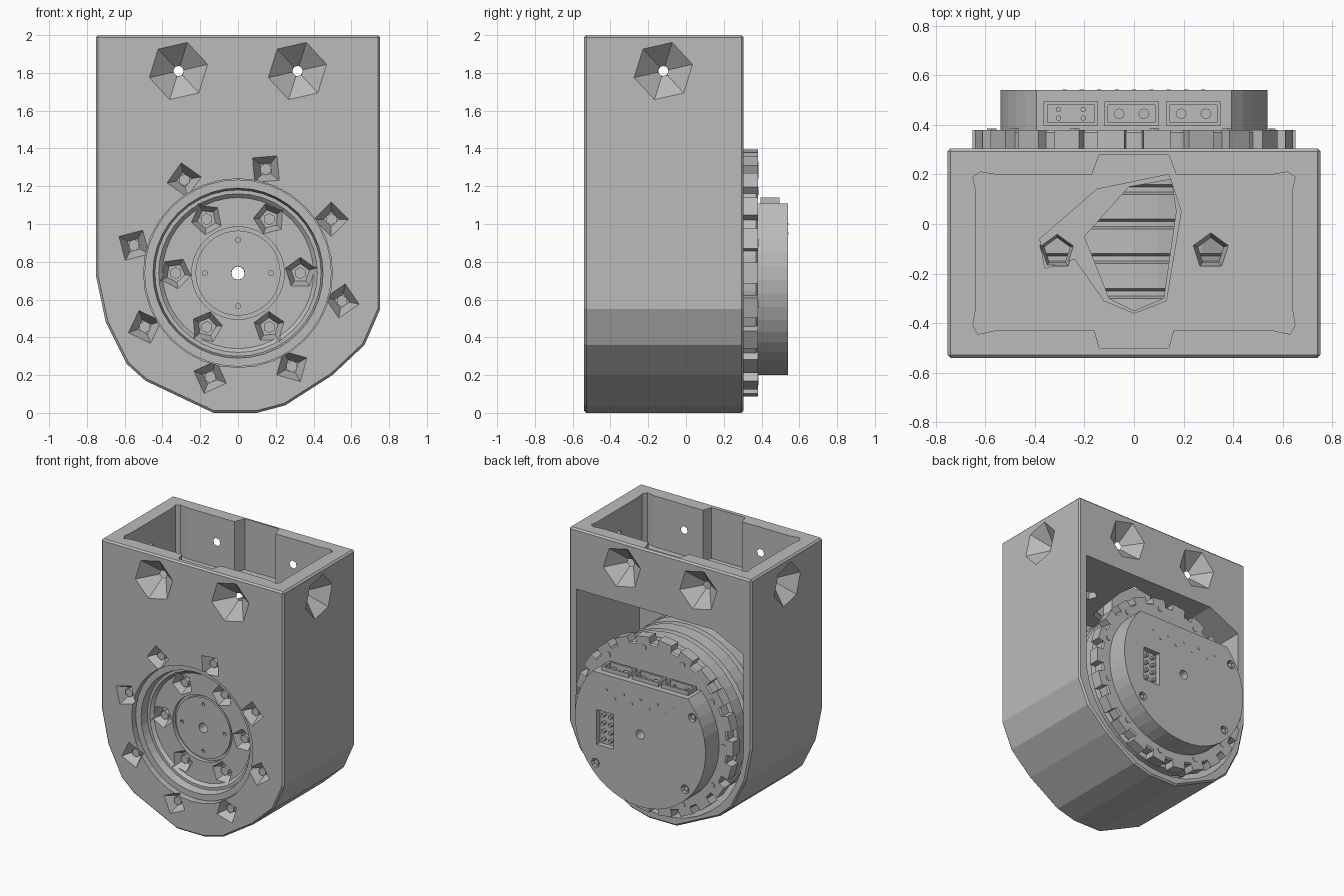
import bpy, bmesh, math
from mathutils import Vector, Matrix

if "Cube" in bpy.data.objects:
    bpy.data.objects.remove(bpy.data.objects["Cube"], do_unlink=True)

grey = bpy.data.materials.new("plain_grey")
grey.use_nodes = True
COLOR = (0.5, 0.5, 0.5, 1)
grey.diffuse_color = COLOR
grey.node_tree.nodes["Principled BSDF"].inputs["Base Color"].default_value = COLOR
AXIS_Z = 0.74   # height of the motor axis


def finish(name, bm):
    bmesh.ops.recalc_face_normals(bm, faces=bm.faces)
    mesh = bpy.data.meshes.new(name)
    bm.to_mesh(mesh)
    bm.free()
    mesh.materials.append(grey)
    ob = bpy.data.objects.new(name, mesh)
    bpy.context.collection.objects.link(ob)
    return ob


def prism(name, pts, lo, hi, axis="Y"):
    """Extrude an outline: (x, z) along Y, or (x, y) along Z."""
    bm = bmesh.new()
    place = (lambda p, t: (p[0], t, p[1])) if axis == "Y" else (lambda p, t: (p[0], p[1], t))
    a = [bm.verts.new(place(p, lo)) for p in pts]
    b = [bm.verts.new(place(p, hi)) for p in pts]
    bm.faces.new(a)
    bm.faces.new(b)
    for i in range(len(pts)):
        j = (i + 1) % len(pts)
        bm.faces.new((a[i], a[j], b[j], b[i]))
    return finish(name, bm)


def frustum(name, start, end, r0, r1, sides, spin=0.0):
    """Tapered solid from start to end."""
    s, e = Vector(start), Vector(end)
    turn = (e - s).to_track_quat("Z", "Y").to_matrix().to_4x4()
    bm = bmesh.new()
    bmesh.ops.create_cone(bm, cap_ends=True, segments=sides, radius1=r0, radius2=r1,
                          depth=(e - s).length,
                          matrix=Matrix.Translation((s + e) / 2) @ turn @ Matrix.Rotation(spin, 4, "Z"))
    return finish(name, bm)


def block(name, center, size, angle=0.0):
    bm = bmesh.new()
    bmesh.ops.create_cube(bm, size=1, matrix=Matrix.Translation(center)
                          @ Matrix.Rotation(-angle, 4, "Y") @ Matrix.Diagonal((*size, 1)))
    return finish(name, bm)


def lathe(name, profile, steps):
    """Spin a closed (radius, y) loop around the motor axis."""
    bm = bmesh.new()
    rings = []
    for k in range(steps):
        a = math.tau * k / steps
        rings.append([bm.verts.new((r * math.cos(a), y, AXIS_Z + r * math.sin(a))) for r, y in profile])
    n = len(profile)
    for k in range(steps):
        p, q = rings[k], rings[(k + 1) % steps]
        for i in range(n):
            j = (i + 1) % n
            bm.faces.new((p[i], p[j], q[j], q[i]))
    return finish(name, bm)


def apply(ob, kind, **settings):
    m = ob.modifiers.new(kind.lower(), kind)
    for key, value in settings.items():
        setattr(m, key, value)
    bpy.context.view_layer.objects.active = ob
    bpy.ops.object.modifier_apply(modifier=m.name)


def cut(ob, cutter):
    cutter.hide_render = True
    apply(ob, "BOOLEAN", operation="DIFFERENCE", solver="EXACT", object=cutter)
    bpy.data.objects.remove(cutter, do_unlink=True)


def polar(r, degrees):
    a = math.radians(degrees)
    return r * math.cos(a), AXIS_Z + r * math.sin(a)


def arc(r, first, last, n):
    return [polar(r, first + (last - first) * i / n) for i in range(n + 1)]


# Housing shell: tall box with a faceted round bottom
outline = [(-0.753, 2), (0.753, 2), (0.753, 0.55), (0.67, 0.36), (0.5, 0.2), (0.25, 0.04), (0.1, 0),
           (-0.13, 0), (-0.49, 0.17), (-0.59, 0.26), (-0.7, 0.48), (-0.753, 0.73)]
housing = prism("housing", outline, -0.54, 0.305)
apply(housing, "BEVEL", width=0.012, segments=1, limit_method="ANGLE", angle_limit=math.radians(60))

# Motor bay, open at the back, with one sloping upper corner
bay = [(0.69, 1.55)] + arc(0.69, 0, -180, 20) + [(-0.69, 1.43), (-0.44, 1.55)]
cut(housing, prism("bay_cutter", bay, -0.44, 0.4))

# Open pocket at the top, with a shallow channel front and back
half = [(0.14, -0.5), (0.16, -0.43), (0.56, -0.43), (0.63, -0.445), (0.65, -0.41), (0.64, -0.35),
        (0.64, 0.14), (0.65, 0.19), (0.62, 0.21), (0.56, 0.2), (0.17, 0.2), (0.14, 0.28)]
pocket = half + [(-x, y) for x, y in reversed(half)]
cut(housing, prism("pocket_cutter", pocket, 1.62, 2.1, "Z"))

# Cable openings in the pocket floor
cable = [(-0.1, -0.3), (0, -0.35), (0.12, -0.3), (0.17, 0.05), (0.15, 0.18), (-0.02, 0.15), (-0.2, -0.05)]
cut(housing, prism("cable_cutter", cable, 1.5, 1.7, "Z"))
lip = [(-0.38, -0.06), (-0.15, 0.14), (0.14, 0.2), (0.19, 0.05), (0.13, -0.31), (0, -0.36), (-0.12, -0.31),
       (-0.24, -0.14), (-0.36, -0.18)]
cut(housing, prism("cable_lip_cutter", lip, 1.6, 1.7, "Z"))
for side in (-1, 1):
    cut(housing, frustum("floor_hole_cutter", (side * 0.31, -0.11, 1.64), (side * 0.31, -0.11, 1.5),
                         0.08, 0.04, 5))

# Countersunk mounting holes through the four upper walls
for side in (-1, 1):
    x = side * 0.315
    holes = [((x, -0.55, 1.81), (x, -0.42, 1.81)), ((x, 0.315, 1.81), (x, 0.19, 1.81)),
             ((side * 0.763, -0.12, 1.81), (side * 0.63, -0.12, 1.81))]
    for start, end in holes:
        cut(housing, frustum("countersink_cutter", start, end, 0.17, 0.018, 6, 0.3))

# Round front window and the eight screw pockets around it
cut(housing, prism("window_cutter", arc(0.5, 0, 348.75, 31), -0.6, -0.4))
for k in range(8):
    x, z = polar(0.57, 30 + 45 * k)
    cut(housing, frustum("screw_pocket_cutter", (x, -0.56, z), (x, -0.46, z), 0.105, 0.04, 4, k * 0.7))
    frustum("housing_screw", (x, -0.5, z), (x, -0.43, z), 0.032, 0.032, 6)

# Motor: rotor face, grooved body and rear plate turned as one piece, bored through
face = [(0.035, -0.41), (0.225, -0.41), (0.225, -0.39), (0.245, -0.39), (0.245, -0.42),
        (0.40, -0.42), (0.42, -0.44), (0.44, -0.44), (0.45, -0.5), (0.495, -0.5), (0.495, -0.4)]
body = []
for k in range(5):
    y = -0.4 + 0.14 * k
    body += [(0.61, y), (0.61, y + 0.1), (0.58, y + 0.11), (0.58, y + 0.13)]
motor = lathe("motor", face + body + [(0.61, 0.3), (0.61, 0.37), (0.6, 0.38), (0.035, 0.38)], 40)
for k in range(6):
    x, z = polar(0.33, 60 * k)
    cut(motor, frustum("rotor_pocket_cutter", (x, -0.45, z), (x, -0.36, z), 0.1, 0.05, 5, k))
    frustum("rotor_screw", (x, -0.395, z), (x, -0.34, z), 0.032, 0.032, 6)
for k in range(4):
    x, z = polar(0.175, 90 * k)
    cut(motor, frustum("rotor_pin_cutter", (x, -0.43, z), (x, -0.39, z), 0.014, 0.014, 6))

# Lugs around the rear plate
for k in range(22):
    a = 360 * k / 22
    x, z = polar(0.615, a)
    block("rear_lug", (x, 0.34, z), (0.075, 0.08, 0.11), math.radians(a))
    if k % 2:
        x, z = polar(0.575, a)
        frustum("rear_plate_screw", (x, 0.36, z), (x, 0.385, z), 0.022, 0.022, 6)

# Rear cap with a flat top edge
cap = prism("rear_cap", arc(0.54, 43.2, -223.2, 34), 0.375, 0.54)
cut(cap, prism("bore_cutter", arc(0.035, 0, 330, 11), 0.3, 0.6))
cut(cap, block("socket_cutter", (0.29, 0.54, 0.7), (0.14, 0.08, 0.26)))
for i in range(2):
    for j in range(4):
        x, z = 0.26 + 0.06 * i, 0.61 + 0.06 * j
        frustum("socket_pin", (x, 0.49, z), (x, 0.53, z), 0.014, 0.014, 6)

# Connectors along the flat top edge
for x, width, rows in ((-0.255, 0.22, 2), (-0.01, 0.22, 1), (0.24, 0.22, 1)):
    shell = block("connector", (x, 0.445, 1.1), (width, 0.1, 0.08))
    slot = (x, 0.445, 1.12), (width - 0.03, 0.07, 0.1)
    cut(cap, block("connector_slot_cutter", *slot))
    cut(shell, block("connector_slot_cutter", *slot))
    for dx in (-0.05, 0.05):
        for row in range(rows):
            y = 0.445 + (row - (rows - 1) / 2) * 0.035
            r = 0.022 / rows
            frustum("connector_pin", (x + dx, y, 1.06), (x + dx, y, 1.12), r, r, 8)

# Cap screws and small marks
for x, z in ((-0.37, 0.43), (0.37, 0.43), (-0.43, 0.98)):
    cut(cap, frustum("cap_screw_cutter", (x, 0.56, z), (x, 0.5, z), 0.035, 0.03, 8))
    frustum("cap_screw", (x, 0.49, z), (x, 0.53, z), 0.02, 0.02, 6)
for k in range(9):
    block("cap_mark", (-0.28 + 0.07 * k, 0.539, 1.0 - 0.05 * (k % 2)), (0.018, 0.006, 0.012))
